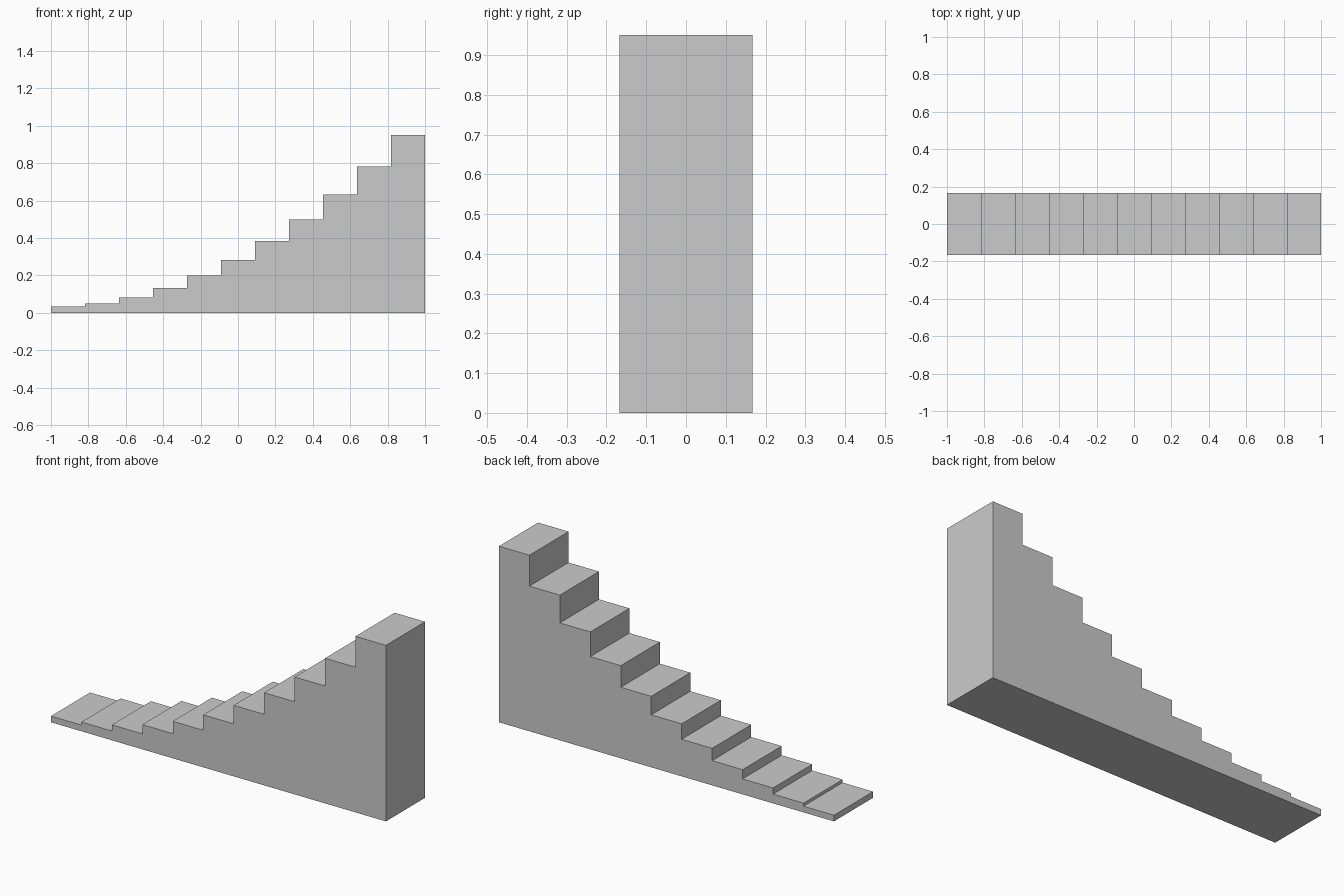
import bpy, bmesh

if "Cube" in bpy.data.objects:
    bpy.data.objects.remove(bpy.data.objects["Cube"])

STEPS = 11
RUN = 2 / STEPS
HALF_DEPTH = 1 / 6
UNIT = 1 / 60

# Stepped side profile: each riser is one unit taller than the one before
profile = [(1, 0), (-1, 0)]
for i in range(STEPS):
    height = UNIT * (2 + i * (i + 1) / 2)
    x = -1 + i * RUN
    profile += [(x, height), (x + RUN, height)]

# Staircase: profile extruded from front to back
bm = bmesh.new()
side = bm.faces.new([bm.verts.new((x, -HALF_DEPTH, z)) for x, z in profile])
extruded = bmesh.ops.extrude_face_region(bm, geom=[side], use_keep_orig=True)
verts = [g for g in extruded["geom"] if isinstance(g, bmesh.types.BMVert)]
bmesh.ops.translate(bm, verts=verts, vec=(0, 2 * HALF_DEPTH, 0))
bmesh.ops.recalc_face_normals(bm, faces=bm.faces)

mesh = bpy.data.meshes.new("staircase")
bm.to_mesh(mesh)
bm.free()
bpy.context.collection.objects.link(bpy.data.objects.new("staircase", mesh))
